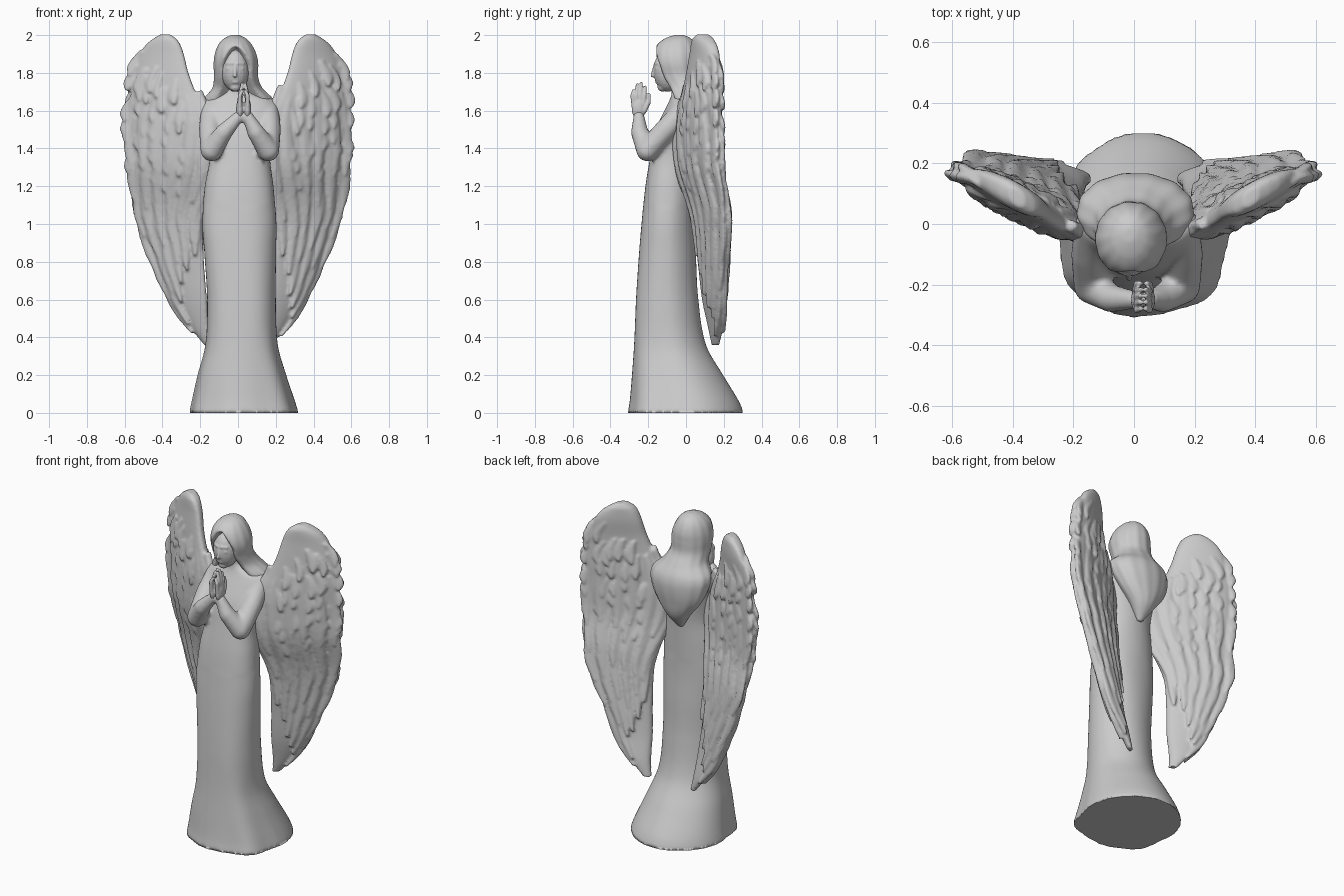
import bpy, bmesh, math, random
from mathutils import Vector, Matrix

if "Cube" in bpy.data.objects:
    bpy.data.objects.remove(bpy.data.objects["Cube"])

random.seed(4)
stone = bpy.data.materials.new("pale grey stone")
stone.diffuse_color = (0.6, 0.6, 0.6, 1)
stone.use_nodes = True
stone.node_tree.nodes["Principled BSDF"].inputs["Base Color"].default_value = stone.diffuse_color


def curve(table, t):
    """Smooth interpolation of rows (t, a, b, ...), t ascending."""
    t = max(table[0][0], min(table[-1][0], t))
    i = next(k for k in range(len(table) - 1) if t <= table[k + 1][0])
    n = len(table) - 1
    p, q = table[i], table[i + 1]
    o, r = table[max(i - 1, 0)], table[min(i + 2, n)]
    h = q[0] - p[0]
    s = (t - p[0]) / h
    out = []
    for c in range(1, len(p)):
        m0 = (q[c] - o[c]) / (q[0] - o[0]) * h
        m1 = (r[c] - p[c]) / (r[0] - p[0]) * h
        out.append((2*s**3 - 3*s*s + 1)*p[c] + (s**3 - 2*s*s + s)*m0
                   + (3*s*s - 2*s**3)*q[c] + (s**3 - s*s)*m1)
    return out


def loft(bm, rings):
    """Closed skin through rings of equal point count."""
    vs = [[bm.verts.new(p) for p in ring] for ring in rings]
    n = len(vs[0])
    for a, b in zip(vs, vs[1:]):
        for i in range(n):
            bm.faces.new((a[i], a[(i + 1) % n], b[(i + 1) % n], b[i]))
    bm.faces.new(vs[0][::-1])
    bm.faces.new(vs[-1])


def ball(bm, c, r):
    m = Matrix.Translation(c) @ Matrix.Diagonal((*r, 1))
    bmesh.ops.create_uvsphere(bm, u_segments=20, v_segments=14, radius=1, matrix=m)


def tube(bm, pts, radii):
    """Round-ended limb through the given points."""
    pts = [Vector(p) for p in pts]
    for (p, r), (q, s) in zip(zip(pts, radii), list(zip(pts, radii))[1:]):
        rot = (q - p).to_track_quat('Z', 'Y')
        circle = [rot @ Vector((math.cos(k*math.pi/8), math.sin(k*math.pi/8), 0)) for k in range(16)]
        loft(bm, [[p + c*r for c in circle], [q + c*s for c in circle]])
    for p, r in zip(pts, radii):
        ball(bm, p, (r, r, r))


def finish(bm, name, voxel, smooth):
    """Fuse the overlapping pieces into one sculpted skin."""
    bmesh.ops.recalc_face_normals(bm, faces=bm.faces)
    me = bpy.data.meshes.new(name)
    bm.to_mesh(me)
    bm.free()
    me.materials.append(stone)
    ob = bpy.data.objects.new(name, me)
    bpy.context.collection.objects.link(ob)
    bpy.context.view_layer.objects.active = ob
    ob.select_set(True)
    rm = ob.modifiers.new("fuse", 'REMESH')
    rm.mode, rm.voxel_size, rm.use_smooth_shade = 'VOXEL', voxel, True
    sm = ob.modifiers.new("soften", 'SMOOTH')
    sm.factor, sm.iterations = 0.5, smooth
    for m in ("fuse", "soften"):
        bpy.ops.object.modifier_apply(modifier=m)
    for p in ob.data.polygons:
        p.use_smooth = True
    ob.select_set(False)
    return ob


# gown and sleeved arms: z, centre x, centre y, half width, half depth
GOWN = [(0, .031, 0, .29, .304), (.06, .028, -.008, .274, .287), (.2, .02, -.045, .235, .24),
        (.36, .018, -.085, .192, .19), (.6, .017, -.1, .182, .165), (.85, .01, -.098, .19, .15),
        (1.0, .006, -.095, .196, .14), (1.2, .006, -.085, .182, .13), (1.35, .01, -.07, .16, .12),
        (1.5, .01, -.045, .175, .115), (1.6, .01, -.015, .188, .1), (1.66, .01, -.005, .165, .08),
        (1.7, 0, -.02, .06, .055), (1.78, -.01, -.04, .05, .05)]
bm = bmesh.new()
rings = []
for k in range(90):
    z = 1.78 * k / 89
    cx, cy, rx, ry = curve(GOWN, z)
    hem = max(0, 1 - z / .5)
    ring = []
    for j in range(72):
        a = j * math.tau / 72
        c, s = math.cos(a), math.sin(a)
        e = .8 if s < 0 else 1                # squarer front, rounder train
        fold = 1 + (.025*hem*math.sin(7*a + .6) if s < 0 else 0) + (.008*math.sin(5*a + 2*z) if z < 1.1 else 0)
        ring.append((cx + rx*fold*math.copysign(abs(c)**e, c),
                     cy + ry*fold*math.copysign(abs(s)**e, s), z))
    rings.append(ring)
loft(bm, rings)
for s in (-1, 1):
    tube(bm, [(.01 + s*.148, -.005, 1.61), (.01 + s*.158, -.1, 1.505), (.01 + s*.15, -.205, 1.39),
              (.01 + s*.085, -.245, 1.485), (.028 + s*.024, -.25, 1.57)],
         [.058, .06, .059, .047, .03])
gown = finish(bm, "gown_and_arms", .011, 6)
for v in gown.data.vertices:
    if v.co.z < .012:
        v.co.z = 0

# praying hands
bm = bmesh.new()
for s in (-1, 1):
    ball(bm, (.03 + s*.02, -.25, 1.61), (.02, .038, .055))
    for i, top in enumerate((1.715, 1.748, 1.755, 1.735)):
        y = -.283 + i*.021
        tube(bm, [(.03 + s*.021, y*.8 - .05, 1.62), (.03 + s*.02, y, 1.68), (.03 + s*.009, y + .004, top - .01)],
             [.012, .0115, .008])
    tube(bm, [(.03 + s*.022, -.222, 1.6), (.03 + s*.02, -.198, 1.645), (.03 + s*.012, -.196, 1.685)],
         [.015, .012, .009])
finish(bm, "praying_hands", .0045, 2)

# face
bm = bmesh.new()
ball(bm, (-.015, -.097, 1.812), (.074, .075, .112))
ball(bm, (-.015, -.125, 1.725), (.03, .026, .024))
tube(bm, [(-.015, -.163, 1.845), (-.016, -.178, 1.785)], [.008, .01])
ball(bm, (-.015, -.153, 1.751), (.02, .011, .007))
for s in (-1, 1):
    ball(bm, (-.015 + s*.031, -.154, 1.822), (.017, .011, .008))
    tube(bm, [(-.015 + s*.012, -.166, 1.85), (-.015 + s*.045, -.15, 1.85)], [.007, .006])
finish(bm, "face", .005, 3)

# long hair with an opening for the face
HAIR = [(1.31, .0, .05, .015, .015), (1.4, 0, .075, .075, .06), (1.5, 0, .07, .15, .09),
        (1.6, .005, .048, .19, .12), (1.66, .003, .03, .184, .125), (1.72, -.003, 0, .132, .117),
        (1.78, -.01, -.035, .117, .115), (1.85, -.01, -.05, .118, .124), (1.9, -.012, -.052, .11, .122),
        (1.95, -.015, -.05, .088, .102), (1.985, -.015, -.042, .055, .065), (2.001, -.015, -.035, .02, .024)]
bm = bmesh.new()
rings = []
for k in range(80):
    z = 1.31 + .691 * k / 79
    cx, cy, rx, ry = curve(HAIR, z)
    half = .66 * math.sqrt(max(0, min(1, (1.935 - z) / .1)))
    ring = []
    for j in range(96):
        a = (j - 48) * math.tau / 96          # 0 = front
        f = 1 + .012*math.sin(13*a + 5*z)
        if half > 0:
            t = max(0, min(1, (abs(a) - half + .1) / .2))
            f *= .5 + .5*t*t*(3 - 2*t)
        ring.append((cx + rx*f*math.sin(a), cy - ry*f*math.cos(a), z))
    rings.append(ring)
loft(bm, rings)
finish(bm, "hair", .007, 3)

# wing: z, inner x, outer x, half thickness, depth y where x is 0.2
WING = [(.36, .14, .18, .018, .175), (.45, .155, .25, .03, .155), (.6, .165, .345, .036, .118),
        (.8, .18, .43, .04, .088), (1.0, .185, .505, .042, .06), (1.12, .165, .53, .046, .04),
        (1.3, .13, .553, .052, -.002), (1.5, .13, .57, .056, -.012), (1.6, .165, .572, .056, -.012),
        (1.68, .215, .568, .053, -.012), (1.8, .262, .55, .05, -.008), (1.9, .287, .52, .05, 0),
        (1.96, .31, .478, .048, .0), (1.99, .335, .435, .043, .0), (2.004, .36, .41, .03, .0)]


def wing_point(u, v):
    """Point on the wing's middle surface; u inner to outer, v top to tip."""
    z = 2.004 - v * 1.644
    lo, hi, th, y = curve(WING, z)
    x = lo + (hi - lo) * u
    return Vector((x, y + .48 * (x - .2), z)), hi - lo, th


def feather(bm, s, tip, base, width, side):
    """Curved blade lying on one face of the wing."""
    rings = []
    n = Vector((-.43, .9, 0))
    for k in range(9):
        t = k / 8
        u, v = (base[i] + (tip[i] - base[i]) * t for i in (0, 1))
        u += .04 * math.sin(t * math.pi)
        p, w, th = wing_point(u, v)
        q = wing_point(u + (tip[0] - base[0])*.02, v + .02)[0]
        b = (q - p).normalized().cross(n)
        edge = max(.15, 1 - abs(2*min(max(u, 0), 1) - 1)**3)
        c = p + n * side * (th * .75 * edge + .016 * t)
        r = width * (.35 + .65*math.sin(math.pi * min(1, .15 + t*.62))) * (1 if t < .85 else .75 if t < .95 else .3)
        ring = []
        for j in range(10):
            a = j * math.tau / 10
            o = c + b*r*math.cos(a) + n*.015*math.sin(a)
            ring.append((o.x * s, o.y, o.z))
        rings.append(ring)
    loft(bm, rings)


for s, name in ((-1, "left_wing"), (1, "right_wing")):
    bm = bmesh.new()
    rings = []
    for k in range(70):
        v = k / 69
        ring = []
        for j in range(32):
            a = j * math.tau / 32
            p, w, th = wing_point(.5 + .5*math.cos(a), v)
            sn = math.sin(a)
            ring.append((p.x * s, p.y + th * math.copysign(abs(sn)**.7, sn), p.z))
        rings.append(ring)
    loft(bm, rings)
    for side in (-1, 1):
        # long flight feathers sweeping to the tip
        for row in range(6):
            last = .97 - row * .05
            for i in range(6):
                u = 1.03 - row * .18 + random.uniform(-.03, .02)
                v = .45 + (last - .45) * i / 5 + random.uniform(-.02, .02)
                w = wing_point(u, min(v, .9))[1]
                feather(bm, s, (u, v), (u - .14, v - .27), .02 + .045*w, side)
        # short overlapping coverts
        for row in range(5):
            for i in range(6):
                u = 1.04 - row * .16 - (random.uniform(0, .08) if row else 0)
                v = .15 + .055*i + .02*row + random.uniform(-.025, .025)
                feather(bm, s, (u, v), (u - .12, v - .08), .03 + random.uniform(-.006, .008), side)
    finish(bm, name, .008, 3)
